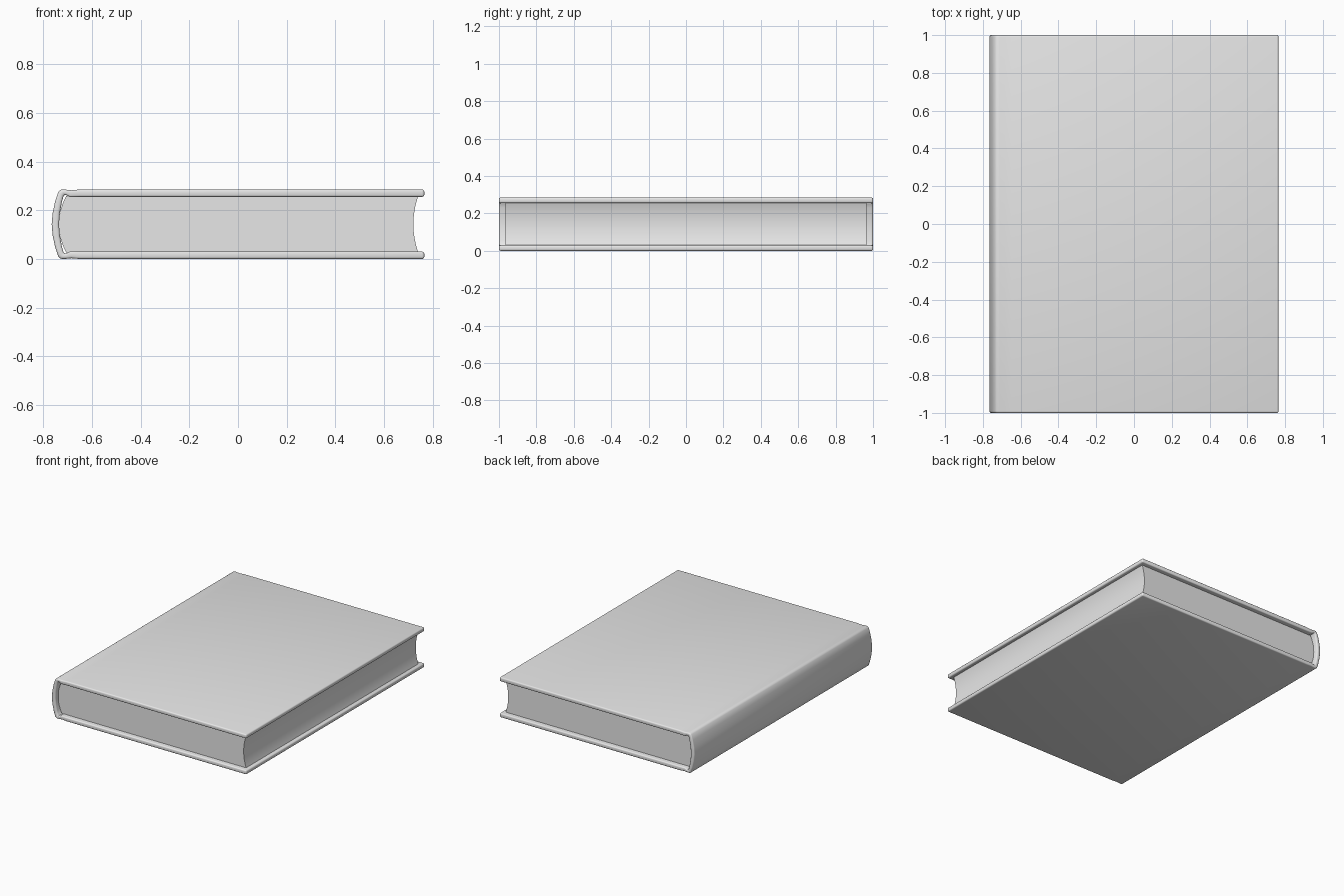
import bpy
import bmesh
import math

if "Cube" in bpy.data.objects:
    bpy.data.objects.remove(bpy.data.objects["Cube"], do_unlink=True)

HEIGHT = 0.285
MID = HEIGHT / 2

grey = bpy.data.materials.new("plain grey")
grey.use_nodes = True
grey.diffuse_color = (0.8, 0.8, 0.8, 1)
grey.node_tree.nodes["Principled BSDF"].inputs["Base Color"].default_value = (0.8, 0.8, 0.8, 1)


def mirrored(points):
    """Continue a half profile, which ends at mid height, down to the bottom."""
    return points + [(x, HEIGHT - z) for x, z in reversed(points[:-1])]


def extruded_strip(name, side_a, side_b, half_depth, bevel=0.0):
    """Fill the band between two paired profiles in xz and extrude it along y."""
    bm = bmesh.new()
    rows = [[bm.verts.new((x, -half_depth, z)) for x, z in side] for side in (side_a, side_b)]
    a, b = rows
    faces = [bm.faces.new((a[i], a[i + 1], b[i + 1], b[i])) for i in range(len(a) - 1)]
    new = bmesh.ops.extrude_face_region(bm, geom=faces, use_keep_orig=True)["geom"]
    verts = [g for g in new if isinstance(g, bmesh.types.BMVert)]
    bmesh.ops.translate(bm, verts=verts, vec=(0, 2 * half_depth, 0))
    bmesh.ops.recalc_face_normals(bm, faces=bm.faces[:])
    mesh = bpy.data.meshes.new(name)
    bm.to_mesh(mesh)
    bm.free()
    mesh.materials.append(grey)
    obj = bpy.data.objects.new(name, mesh)
    bpy.context.collection.objects.link(obj)
    bpy.ops.object.select_all(action="DESELECT")
    obj.select_set(True)
    bpy.context.view_layer.objects.active = obj
    if bevel:
        mod = obj.modifiers.new("rounded edges", "BEVEL")
        mod.width = bevel
        mod.segments = 3
        mod.limit_method = "ANGLE"
        mod.angle_limit = math.radians(80)
        mod.use_clamp_overlap = False
        bpy.ops.object.modifier_apply(modifier=mod.name)
    bpy.ops.object.shade_smooth_by_angle(angle=math.radians(35))
    return obj


# Hard cover: two boards joined by a rounded spine, with a shallow hinge groove
outer = mirrored([(0.765, 0.285), (-0.65, 0.285), (-0.685, 0.282), (-0.712, 0.285),
                  (-0.728, 0.284), (-0.738, 0.276), (-0.75, 0.24), (-0.761, 0.19),
                  (-0.765, MID)])
inner = mirrored([(0.765, 0.255), (-0.65, 0.255), (-0.69, 0.254), (-0.702, 0.261),
                  (-0.711, 0.263), (-0.717, 0.257), (-0.724, 0.23), (-0.732, 0.186),
                  (-0.735, MID)])
extruded_strip("book_cover", outer, inner, 1.0, bevel=0.009)

# Page block: convex at the spine, hollow along the fore edge
STEPS = 16
spine_side, fore_edge = [], []
for i in range(STEPS + 1):
    t = 1 - 2 * i / STEPS
    z = MID + t * 0.115
    spine_side.append((-0.736 + 0.03 * t * t, z))
    fore_edge.append((0.72 + 0.02 * t * t, z))
extruded_strip("page_block", spine_side, fore_edge, 0.965)
